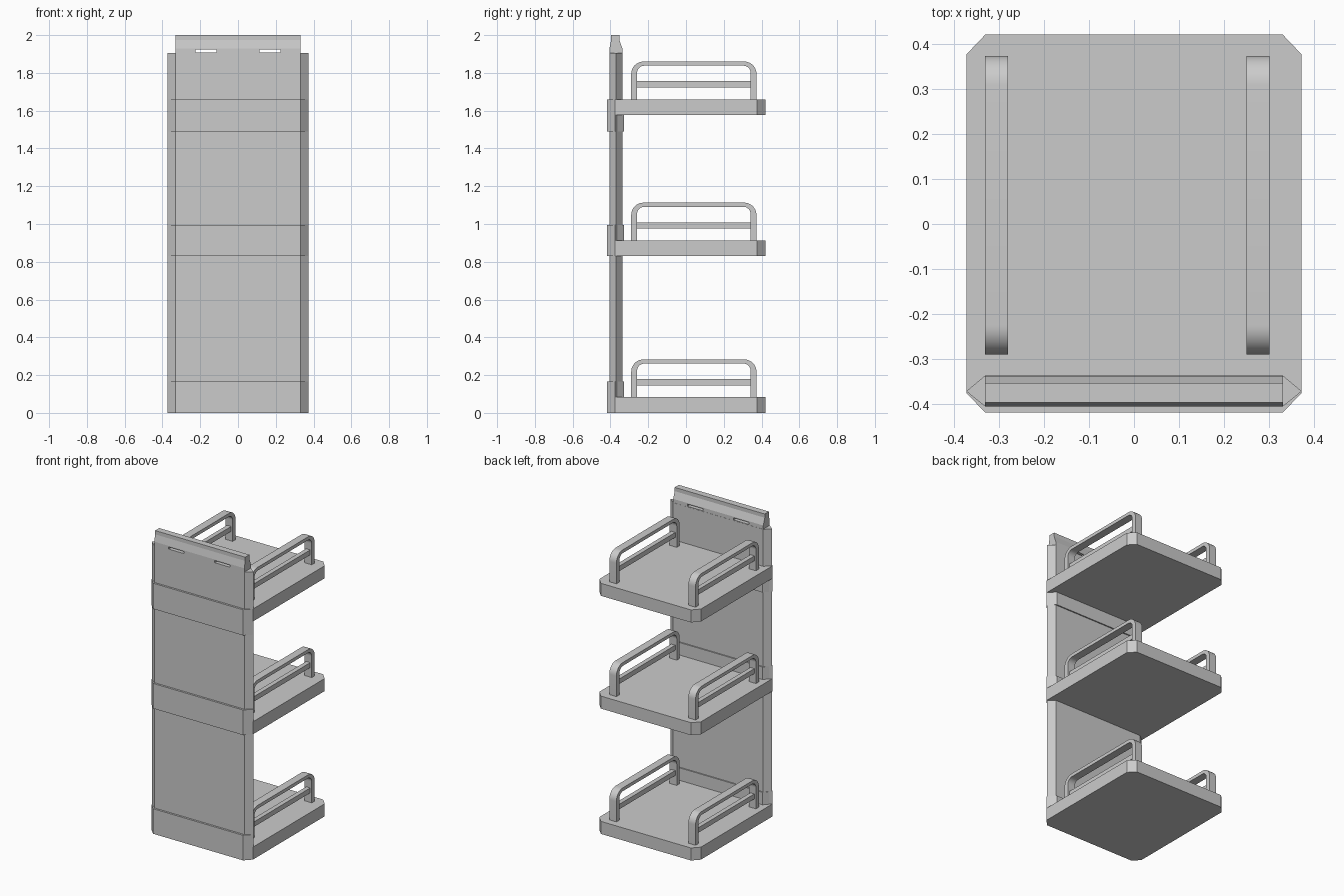
import bpy
import bmesh
import math
from mathutils import Vector

cube = bpy.data.objects.get("Cube")
if cube:
    bpy.data.objects.remove(cube, do_unlink=True)

# Single plain grey
grey = bpy.data.materials.new("plain grey")
grey.use_nodes = True
colour = (0.6, 0.6, 0.6, 1)
grey.diffuse_color = colour
grey.node_tree.nodes["Principled BSDF"].inputs["Base Color"].default_value = colour


def extrude(name, outline, offset):
    """Solid made by sweeping a closed 3D outline along an offset."""
    bm = bmesh.new()
    face = bm.faces.new([bm.verts.new(p) for p in outline])
    swept = bmesh.ops.extrude_face_region(bm, geom=[face])["geom"]
    bmesh.ops.translate(bm, vec=Vector(offset),
                        verts=[g for g in swept if isinstance(g, bmesh.types.BMVert)])
    bmesh.ops.recalc_face_normals(bm, faces=bm.faces[:])
    mesh = bpy.data.meshes.new(name)
    bm.to_mesh(mesh)
    bm.free()
    mesh.materials.append(grey)
    obj = bpy.data.objects.new(name, mesh)
    bpy.context.collection.objects.link(obj)
    return obj


def column(name, half_plan, z0, z1):
    """Upright prism whose plan is mirrored across x = 0."""
    plan = half_plan + [(-x, y) for x, y in reversed(half_plan)]
    return extrude(name, [(x, y, z0) for x, y in plan], (0, 0, z1 - z0))


def box(name, x0, x1, y0, y1, z0, z1):
    return extrude(name, [(x0, y0, z0), (x1, y0, z0), (x1, y1, z0), (x0, y1, z0)],
                   (0, 0, z1 - z0))


def arc(cy, cz, r, start, steps=10):
    angles = [start - math.pi / 2 * i / steps for i in range(steps + 1)]
    return [(cy + r * math.cos(a), cz + r * math.sin(a)) for a in angles]


def arch(y0, y1, z0, z1, r):
    """Path up one leg, over two rounded corners and down the other."""
    return ([(y0, z0)] + arc(y0 + r, z1 - r, r, math.pi)
            + arc(y1 - r, z1 - r, r, math.pi / 2) + [(y1, z0)])


def guard_rail(name, x0, x1, z):
    outer = arch(-0.29, 0.373, z, z + 0.2, 0.065)
    inner = arch(-0.259, 0.342, z, z + 0.178, 0.038)
    rail = extrude(name, [(x0, y, h) for y, h in outer + inner[::-1]], (x1 - x0, 0, 0))
    for poly in rail.data.polygons:
        poly.use_smooth = True
    bpy.ops.object.select_all(action="DESELECT")
    rail.select_set(True)
    bpy.context.view_layer.objects.active = rail
    bpy.ops.object.shade_smooth_by_angle(angle=math.radians(30))
    mid = (x0 + x1) / 2
    box(name + "_crossbar", mid - 0.015, mid + 0.015, -0.265, 0.35, z + 0.063, z + 0.096)


# Back panel with pointed side edges
column("panel", [(0.33, -0.405), (0.372, -0.371), (0.33, -0.336)], 0.002, 1.905)

# Trays, each with a clamp around the panel and two guard rails
TRAY = 0.083
tray_plan = [(0.33, -0.418), (0.372, -0.375), (0.372, 0.376), (0.33, 0.42)]
clamp_plan = [(0.33, -0.418), (0.372, -0.375), (0.33, -0.328)]
levels = [("lower", 0, TRAY), ("middle", 0.83, TRAY), ("upper", 1.577, -TRAY - 0.004)]
for level, z, clamp in levels:
    top = z + TRAY
    column(level + "_tray", tray_plan, z, top)
    if clamp > 0:
        column(level + "_clamp", clamp_plan, top, top + clamp)
    else:
        column(level + "_clamp", clamp_plan, z + clamp, z)
    guard_rail(level + "_right_rail", -0.331, -0.279, top)
    guard_rail(level + "_left_rail", 0.249, 0.301, top)

# Tapered header along the top of the panel
header_profile = [(-0.405, 1.905), (-0.405, 1.93), (-0.396, 1.975), (-0.396, 2.0),
                  (-0.353, 2.0), (-0.353, 1.975), (-0.337, 1.93), (-0.337, 1.905)]
header = extrude("header", [(-0.33, y, z) for y, z in header_profile], (0.66, 0, 0))

# Two slots cut through the header
for side, x0 in (("right", -0.225), ("left", 0.113)):
    cutter = box(side + "_slot_cutter", x0, x0 + 0.112, -0.5, -0.25, 1.909, 1.923)
    cutter.hide_render = True
    cutter.hide_set(True)
    cut = header.modifiers.new(side + "_slot", "BOOLEAN")
    cut.operation = "DIFFERENCE"
    cut.solver = "EXACT"
    cut.object = cutter
